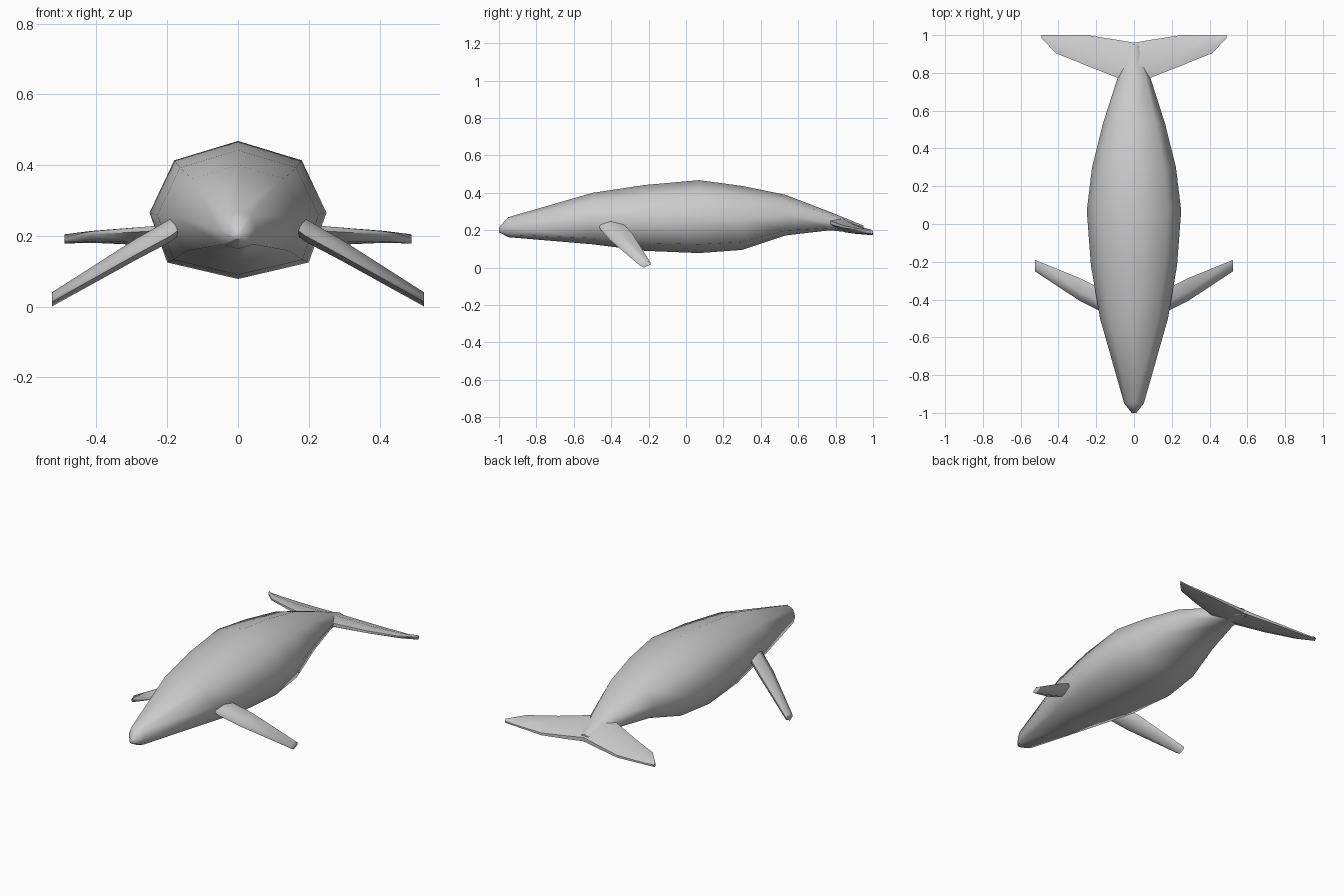
import bpy, bmesh, math

cube = bpy.data.objects.get("Cube")
if cube:
    bpy.data.objects.remove(cube)

grey = bpy.data.materials.new("whale grey")
grey.use_nodes = True
grey.diffuse_color = (0.6, 0.6, 0.6, 1)
grey.node_tree.nodes["Principled BSDF"].inputs["Base Color"].default_value = (0.6, 0.6, 0.6, 1)


def loft(name, rings):
    """Skin a row of equal rings, cap both ends and shade smooth."""
    bm = bmesh.new()
    rows = [[bm.verts.new(p) for p in ring] for ring in rings]
    n = len(rows[0])
    for a, b in zip(rows, rows[1:]):
        for i in range(n):
            j = (i + 1) % n
            bm.faces.new((a[i], a[j], b[j], b[i]))
    bm.faces.new(rows[0])
    bm.faces.new(rows[-1])
    bmesh.ops.recalc_face_normals(bm, faces=bm.faces)
    mesh = bpy.data.meshes.new(name)
    bm.to_mesh(mesh)
    bm.free()
    obj = bpy.data.objects.new(name, mesh)
    bpy.context.collection.objects.link(obj)
    mesh.materials.append(grey)
    bpy.ops.object.select_all(action="DESELECT")
    obj.select_set(True)
    bpy.context.view_layer.objects.active = obj
    bpy.ops.object.shade_smooth_by_angle(angle=math.radians(60))
    return obj


# Body: eight-sided sections given as y, half width, bottom, top
half = [(0, 1), (0.72, 0.86), (1, 0.48), (0.8, 0.12), (0, 0)]
outline = half + [(-x, z) for x, z in half[3:0:-1]]
stations = [
    (-1.0, 0.012, 0.19, 0.215), (-0.95, 0.052, 0.163, 0.27),
    (-0.5, 0.18, 0.125, 0.40), (-0.22, 0.228, 0.09, 0.442),
    (0.07, 0.25, 0.078, 0.468), (0.3, 0.222, 0.095, 0.437),
    (0.53, 0.165, 0.172, 0.39), (0.77, 0.088, 0.20, 0.298),
    (0.95, 0.03, 0.18, 0.225),
]
loft("body", [[(x * w, y, b + z * (t - b)) for x, z in outline]
              for y, w, b, t in stations])


def blade(x, front, back, z_front, z_back, thick):
    """Six-sided blade section running from leading to trailing edge."""
    ring = []
    for f, s in ((0, 0.3), (0.4, 1), (1, 0.3), (1, -0.3), (0.4, -1), (0, -0.3)):
        ring.append((x, front + f * (back - front),
                     z_front + f * (z_back - z_front) + s * thick / 2))
    return ring


# Flippers and tail flukes: x, leading y, trailing y, their heights, thickness
flipper = [(0.14, -0.475, -0.37, 0.245, 0.25, 0.05),
           (0.19, -0.455, -0.335, 0.21, 0.225, 0.065),
           (0.29, -0.405, -0.285, 0.155, 0.17, 0.06),
           (0.525, -0.25, -0.19, 0.02, 0.022, 0.04)]
fluke = [(0.0, 0.74, 0.96, 0.255, 0.2, 0.075),
         (0.09, 0.775, 0.975, 0.24, 0.192, 0.065),
         (0.25, 0.838, 1.0, 0.22, 0.18, 0.045),
         (0.415, 0.905, 1.0, 0.208, 0.185, 0.03),
         (0.49, 0.985, 1.0, 0.192, 0.19, 0.026)]
for side, sign in (("left", 1), ("right", -1)):
    for name, rows in (("flipper", flipper), ("tail_fluke", fluke)):
        loft(side + "_" + name,
             [[(sign * x, y, z) for x, y, z in blade(*r)] for r in rows])
